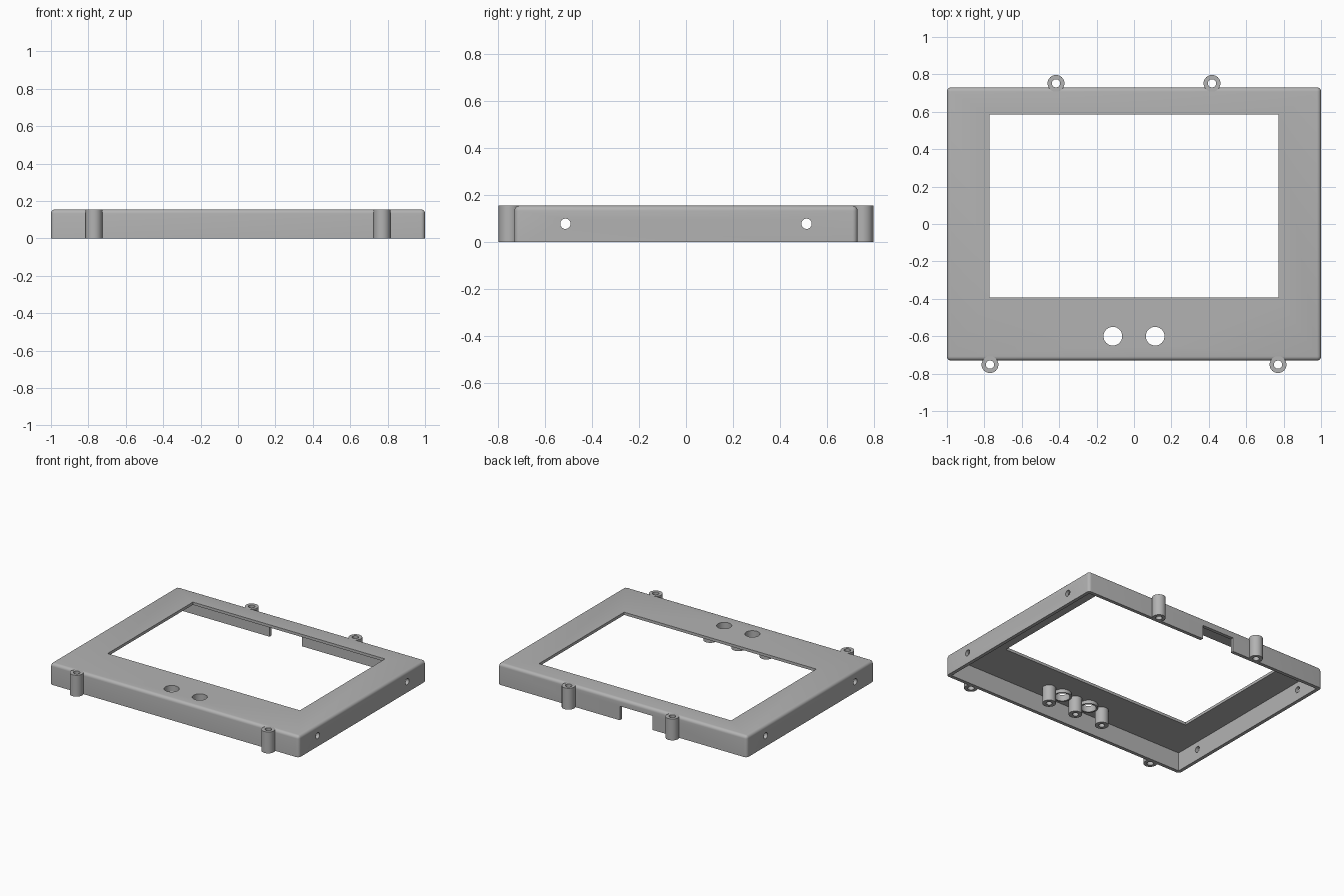
import bpy, bmesh, math
from mathutils import Matrix

if "Cube" in bpy.data.objects:
    bpy.data.objects.remove(bpy.data.objects["Cube"])

W, D, H = 1.0, 0.73, 0.155      # half width, half depth, height
WALL, PLATE = 0.025, 0.02

grey = bpy.data.materials.new("grey plastic")
grey.diffuse_color = (0.45, 0.45, 0.45, 1)
grey.use_nodes = True
grey.node_tree.nodes["Principled BSDF"].inputs["Base Color"].default_value = grey.diffuse_color


def finish(bm, name):
    me = bpy.data.meshes.new(name)
    bmesh.ops.recalc_face_normals(bm, faces=bm.faces)
    bm.to_mesh(me)
    bm.free()
    me.materials.append(grey)
    ob = bpy.data.objects.new(name, me)
    bpy.context.collection.objects.link(ob)
    return ob


def box(name, x0, x1, y0, y1, z0, z1, bevel=0):
    bm = bmesh.new()
    m = Matrix.Translation(((x0 + x1) / 2, (y0 + y1) / 2, (z0 + z1) / 2))
    m = m @ Matrix.Diagonal((x1 - x0, y1 - y0, z1 - z0, 1))
    bmesh.ops.create_cube(bm, size=1, matrix=m)
    if bevel:  # round everything except the open bottom rim
        edges = [e for e in bm.edges if max(v.co.z for v in e.verts) > z0 + 0.01]
        bmesh.ops.bevel(bm, geom=edges, offset=bevel, segments=5,
                        profile=0.5, affect='EDGES')
    return finish(bm, name)


def rod(name, matrix, r, length):
    bm = bmesh.new()
    bmesh.ops.create_cone(bm, cap_ends=True, segments=32, radius1=r, radius2=r,
                          depth=length, matrix=matrix)
    return finish(bm, name)


def smooth(ob):
    bpy.ops.object.select_all(action='DESELECT')
    ob.select_set(True)
    bpy.context.view_layer.objects.active = ob
    bpy.ops.object.shade_smooth_by_angle(angle=math.radians(30))


def tube(name, x, y, z0, z1, r_out, r_in, n=32):
    bm = bmesh.new()
    loops = []
    for r, z in ((r_out, z0), (r_out, z1), (r_in, z1), (r_in, z0)):
        loops.append([bm.verts.new((x + r * math.cos(2 * math.pi * i / n),
                                    y + r * math.sin(2 * math.pi * i / n), z))
                      for i in range(n)])
    for k in range(4):
        a, b = loops[k], loops[(k + 1) % 4]
        for i in range(n):
            j = (i + 1) % n
            bm.faces.new((a[i], a[j], b[j], b[i]))
    smooth(finish(bm, name))


def cut(target, cutter):
    bpy.context.view_layer.objects.active = target
    mod = target.modifiers.new("cut", 'BOOLEAN')
    mod.operation, mod.solver, mod.object = 'DIFFERENCE', 'EXACT', cutter
    bpy.ops.object.modifier_apply(modifier=mod.name)
    bpy.data.objects.remove(cutter)


# Bezel shell, hollow from below
bezel = box("bezel", -W, W, -D, D, 0, H, bevel=0.022)
cut(bezel, box("cavity", -W + WALL, W - WALL, -D + WALL, D - WALL, -0.1, H - PLATE))
# Screen window and rear cable notch
cut(bezel, box("window", -0.772, 0.772, -0.393, 0.585, 0.05, 0.3))
cut(bezel, box("notch", -0.24, 0.02, 0.66, 0.8, -0.1, 0.102))
# Button holes
for x in (-0.113, 0.113):
    cut(bezel, rod("button_hole", Matrix.Translation((x, -0.6, H)), 0.05, 0.2))
# Screw holes in both side walls
for y in (-0.513, 0.513):
    for x in (-W, W):
        m = Matrix.Translation((x, y, 0.078)) @ Matrix.Rotation(math.pi / 2, 4, 'Y')
        cut(bezel, rod("side_hole", m, 0.022, 0.2))
smooth(bezel)

# Mounting lugs outside the front and back walls
for x, y in ((-0.77, -0.752), (0.77, -0.752), (-0.417, 0.752), (0.417, 0.752)):
    tube("mounting_lug", x, y, 0, H, 0.045, 0.022)
# Collars under the button holes
for x in (-0.113, 0.113):
    tube("button_collar", x, -0.6, 0.11, H - PLATE + 0.001, 0.062, 0.05)
# Standoff pegs between the buttons
for x in (-0.226, 0, 0.226):
    tube("standoff", x, -0.6, 0.02, H - PLATE + 0.001, 0.045, 0.02)
